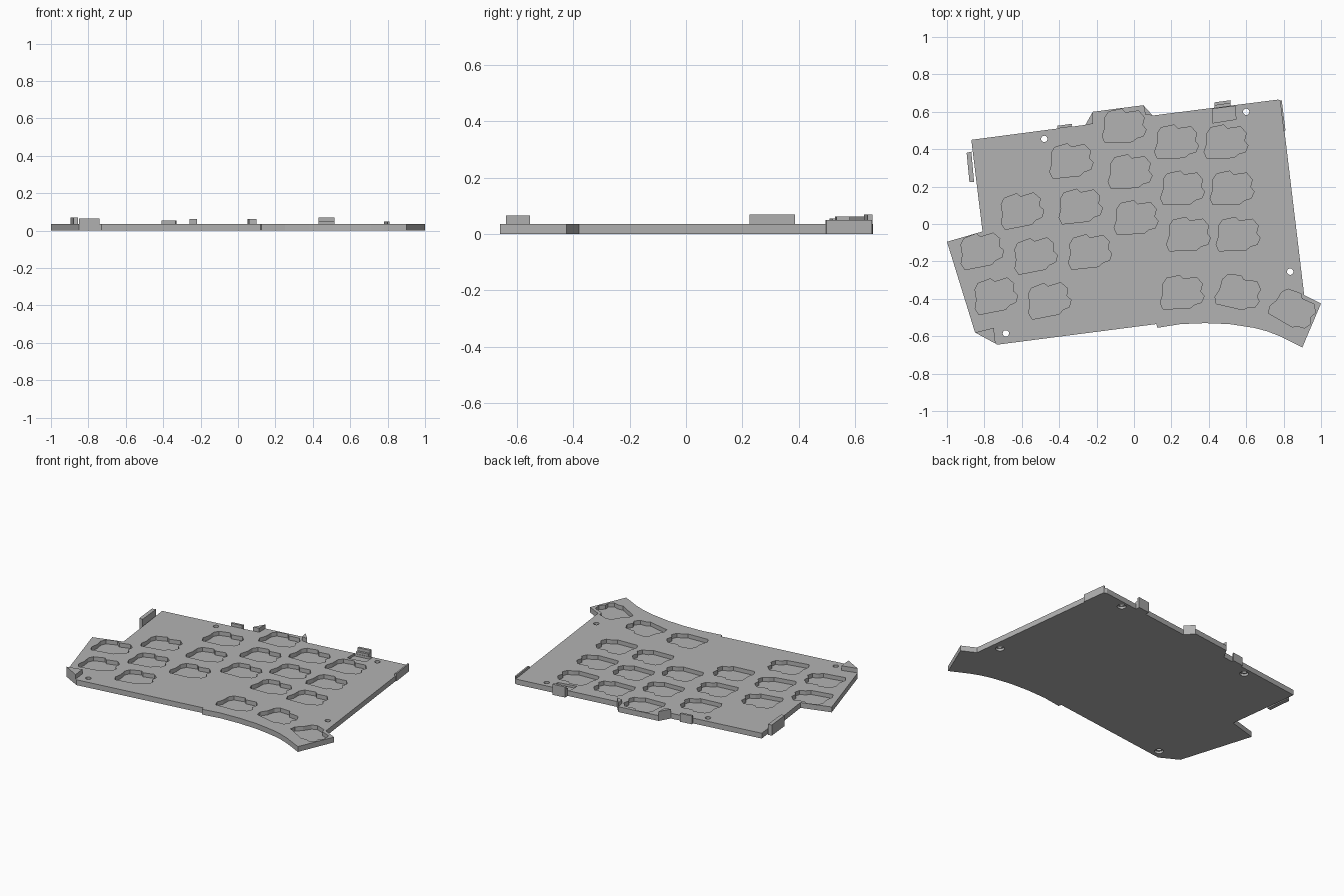
import bpy, bmesh
from math import radians
from mathutils import Matrix, Vector

cube = bpy.data.objects.get("Cube")
if cube:
    bpy.data.objects.remove(cube, do_unlink=True)

grey = bpy.data.materials.new("plain grey")
grey.use_nodes = True
shade = (0.45, 0.45, 0.45, 1)
grey.diffuse_color = shade
grey.node_tree.nodes["Principled BSDF"].inputs["Base Color"].default_value = shade

THICK = 0.035
FLOOR = 0.008
ABOVE = 0.1


def add_prism(bm, points, low, high):
    """Extrude a flat outline between two heights."""
    face = bm.faces.new([bm.verts.new((x, y, low)) for x, y in points])
    result = bmesh.ops.extrude_face_region(bm, geom=[face])
    verts = [v for v in result["geom"] if isinstance(v, bmesh.types.BMVert)]
    bmesh.ops.translate(bm, verts=verts, vec=(0, 0, high - low))


def add_cylinder(bm, x, y, radius, low, high):
    bmesh.ops.create_cone(bm, cap_ends=True, segments=24, radius1=radius,
                          radius2=radius, depth=high - low,
                          matrix=Matrix.Translation((x, y, (low + high) / 2)))


def make_object(name, bm):
    bmesh.ops.recalc_face_normals(bm, faces=bm.faces[:])
    mesh = bpy.data.meshes.new(name)
    bm.to_mesh(mesh)
    bm.free()
    mesh.materials.append(grey)
    obj = bpy.data.objects.new(name, mesh)
    bpy.context.collection.objects.link(obj)
    return obj


def prism(name, points, low, high):
    bm = bmesh.new()
    add_prism(bm, points, low, high)
    return make_object(name, bm)


def cut(target, name, bm):
    """Subtract a helper mesh from the target and discard the helper."""
    cutter = make_object(name, bm)
    cutter.hide_render = True
    mod = target.modifiers.new(name, "BOOLEAN")
    mod.operation = "DIFFERENCE"
    mod.solver = "EXACT"
    mod.object = cutter
    bpy.context.view_layer.objects.active = target
    bpy.ops.object.modifier_apply(modifier=mod.name)
    bpy.data.objects.remove(cutter, do_unlink=True)


# Plate with angled left wing, thumb wing and curved front edge
outline = [
    (-.87, .45), (-.26, .53), (-.22, .60), (.05, .635), (.10, .58),
    (.77, .665), (.785, .66), (.91, -.38), (1, -.425), (.90, -.66),
    (.78, -.60), (.71, -.573), (.64, -.555), (.51, -.535), (.38, -.53),
    (.25, -.535), (.125, -.555), (.12, -.535), (-.73, -.645),
    (-.85, -.58), (-1, -.095), (-.81, -.04),
]
plate = prism("plate", outline, 0, THICK)

# Blind pockets, one lobed outline repeated along tilted columns
lobed = [
    (-.10, .04), (-.08, .07), (-.01, .085), (.01, .065), (.08, .075),
    (.11, .04), (.10, 0), (.12, -.025), (.105, -.06), (.07, -.07),
    (.045, -.09), (-.10, -.095), (-.115, -.06), (-.10, -.015),
]
# start, step, count, tilt
columns = [
    ((-.82, -.135), (.075, -.24), 2, 9),
    ((-.605, .08), (.073, -.24), 3, 9),
    ((-.34, .345), (.05, -.243), 3, 4),
    ((-.055, .53), (.032, -.245), 3, 0),
    ((.225, .445), (.032, -.247), 3, 0),
    ((.49, .445), (.032, -.247), 3, 0),
    ((.255, -.36), (0, 0), 1, 0),
    ((.56, -.36), (0, 0), 1, -15),
    ((.855, -.45), (0, 0), 1, -32),
]
pockets = bmesh.new()
for start, step, count, tilt in columns:
    turn = Matrix.Rotation(radians(tilt), 2)
    for i in range(count):
        centre = Vector(start) + Vector(step) * i
        add_prism(pockets, [centre + turn @ Vector(p) for p in lobed], FLOOR, ABOVE)
cut(plate, "pocket_cutter", pockets)

# Shallow recess in front of the back clip
recess = bmesh.new()
add_prism(recess, [(.42, .615), (.54, .63), (.545, .56), (.42, .54)], .02, ABOVE)
cut(plate, "recess_cutter", recess)

# Screw holes, wider on the underside
screws = [(-.48, .455), (.60, .60), (.835, -.255), (-.685, -.585)]
for label, radius, low, high in (("hole", .017, -ABOVE, ABOVE),
                                 ("counterbore", .027, -ABOVE, .015)):
    holes = bmesh.new()
    for x, y in screws:
        add_cylinder(holes, x, y, radius, low, high)
    cut(plate, label + "_cutter", holes)

# Clips along the edges
prism("right_side_clip", [(-.895, .38), (-.87, .387), (-.855, .225), (-.88, .225)], 0, .07)
prism("left_side_clip", [(.78, .66), (.79, .66), (.81, .50), (.80, .495)], 0, .05)
prism("small_back_clip", [(-.41, .525), (-.33, .536), (-.335, .52), (-.41, .51)], 0, .055)
prism("back_clip_outer", [(.43, .65), (.515, .662), (.515, .645), (.43, .633)], 0, .07)
prism("back_clip_inner", [(.43, .633), (.515, .645), (.515, .63), (.43, .618)], 0, .05)

# Raised triangular corners
prism("back_corner_right", [(-.26, .53), (-.22, .60), (-.22, .535)], 0, .062)
prism("back_corner_left", [(.05, .635), (.10, .58), (.06, .585)], 0, .062)
prism("front_corner_right", [(-.85, -.58), (-.75, -.555), (-.74, -.64)], 0, .065)
